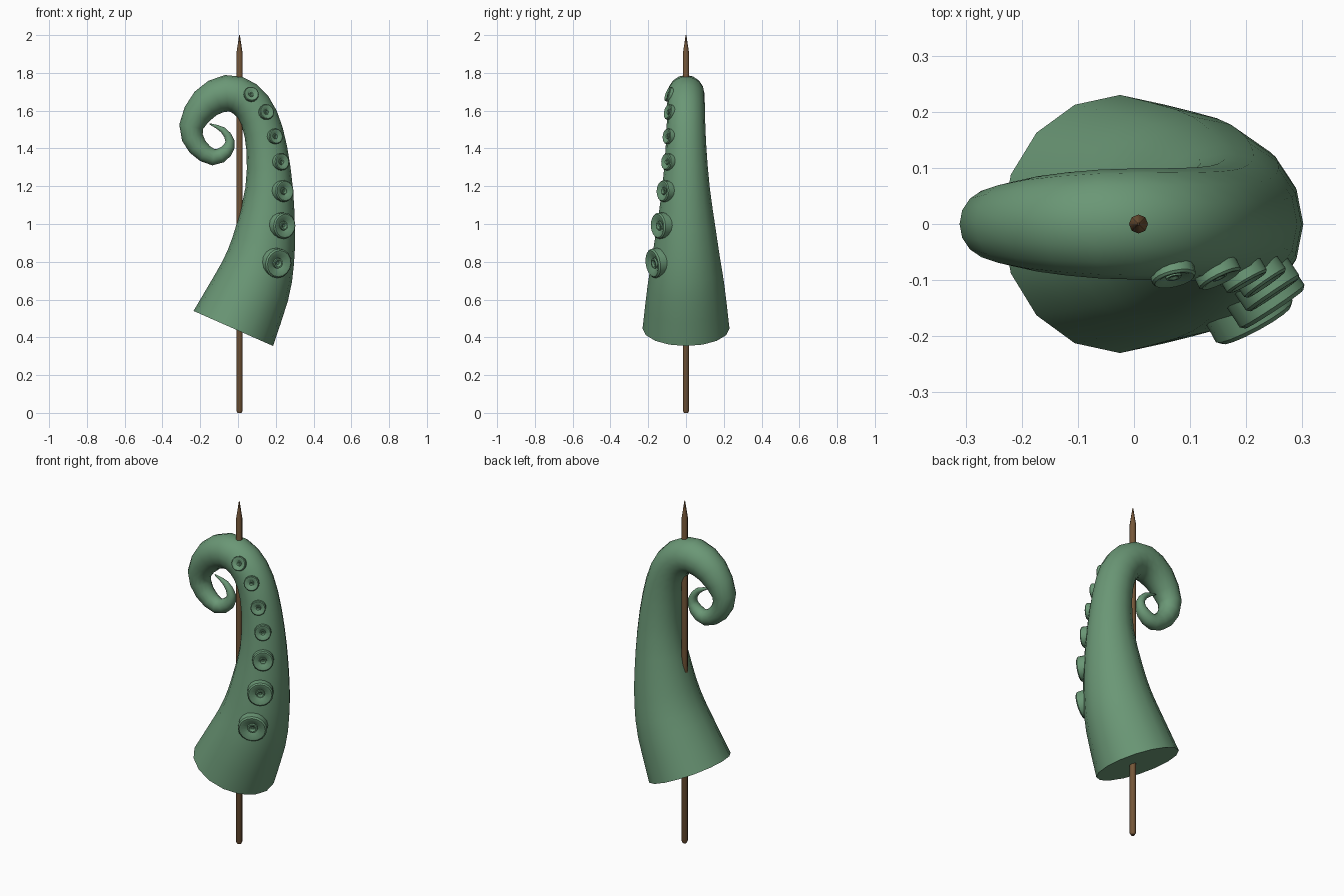
import bpy, bmesh, math
from mathutils import Vector, Matrix

if "Cube" in bpy.data.objects:
    bpy.data.objects.remove(bpy.data.objects["Cube"])


def material(name, rgb):
    m = bpy.data.materials.new(name)
    m.diffuse_color = (*rgb, 1)
    m.use_nodes = True
    m.node_tree.nodes["Principled BSDF"].inputs["Base Color"].default_value = m.diffuse_color
    return m


GREEN = material("sea green", (0.145, 0.31, 0.18))
BROWN = material("wood brown", (0.18, 0.095, 0.04))


def make_object(name, bm, mat, angle):
    bmesh.ops.recalc_face_normals(bm, faces=bm.faces)
    me = bpy.data.meshes.new(name)
    bm.to_mesh(me)
    bm.free()
    me.materials.append(mat)
    ob = bpy.data.objects.new(name, me)
    bpy.context.collection.objects.link(ob)
    bpy.ops.object.select_all(action='DESELECT')
    ob.select_set(True)
    bpy.context.view_layer.objects.active = ob
    bpy.ops.object.shade_smooth_by_angle(angle=math.radians(angle))
    return ob


def skin(bm, rings, cap_start=True, cap_end=True):
    """Join equal rings of points into a tube."""
    vs = [[bm.verts.new(p) for p in ring] for ring in rings]
    n = len(vs[0])
    for a, b in zip(vs, vs[1:]):
        for i in range(n):
            j = (i + 1) % n
            bm.faces.new((a[i], a[j], b[j], b[i]))
    if cap_start:
        bm.faces.new(vs[0])
    if cap_end:
        bm.faces.new(vs[-1])


def circle(c, u, v, r, n):
    return [c + r * (math.cos(t) * u + math.sin(t) * v)
            for t in (2 * math.pi * i / n for i in range(n))]


def lathe(name, profile, n, mat, matrix, angle=35):
    bm = bmesh.new()
    skin(bm, [circle(Vector((0, 0, h)), Vector((1, 0, 0)), Vector((0, 1, 0)), r, n)
              for r, h in profile])
    bm.transform(matrix)
    return make_object(name, bm, mat, angle)


# Tentacle centre line: x, z, radius
path = [(-0.025, 0.447, .23), (0.075, 0.67, .204), (0.12, 0.82, .180), (0.147, 0.98, .156),
        (0.165, 1.19, .126), (0.152, 1.40, .108), (0.112, 1.56, .101), (0.04, 1.66, .099),
        (-0.06, 1.692, .097), (-0.172, 1.638, .085), (-0.248, 1.515, .064),
        (-0.215, 1.41, .052), (-0.13, 1.353, .043), (-0.063, 1.385, .035),
        (-0.043, 1.44, .024), (-0.08, 1.498, .016), (-0.15, 1.53, .003)]
P = [Vector(p) for p in path]
P = [2 * P[0] - P[1]] + P + [2 * P[-1] - P[-2]]


def spline(a, b, c, d, t):
    return 0.5 * (2 * b + (c - a) * t + (2 * a - 5 * b + 4 * c - d) * t * t
                  + (3 * b - a - 3 * c + d) * t ** 3)


SUB = 2
samples = [spline(*P[i:i + 4], k / SUB) for i in range(len(P) - 3) for k in range(SUB)]
samples.append(P[-2])

rings = []
for i, s in enumerate(samples):
    d = samples[min(i + 1, len(samples) - 1)] - samples[max(i - 1, 0)]
    t = Vector((d.x, 0, d.y)).normalized()
    side = Vector((t.z, 0, -t.x))
    if i == 0:
        side = Vector((0.42, 0, -0.185)).normalized()
    rings.append(circle(Vector((s.x, 0, s.y)), side, Vector((0, 1, 0)), s.z, 16))
bm = bmesh.new()
skin(bm, rings)
make_object("tentacle", bm, GREEN, 50)

# Suckers: centre of the rim face and radius
suckers = [(0.218, -0.18, 0.79, .078), (0.25, -0.152, 0.99, .069), (0.25, -0.127, 1.175, .057),
           (0.236, -0.108, 1.33, .045), (0.203, -0.105, 1.465, .041),
           (0.155, -0.10, 1.595, .041), (0.072, -0.10, 1.69, .040)]
cup = [(1, -0.85), (1, -0.1), (0.9, 0), (0.78, 0), (0.36, -0.22),
       (0.34, -0.1), (0.24, -0.1), (0.1, -0.2)]
for k, (x, y, z, r) in enumerate(suckers):
    pos = Vector((x, y, z))
    near = min((Vector((spline(*P[i:i + 4], j / 10).x, 0, spline(*P[i:i + 4], j / 10).y))
                for i in range(9) for j in range(10)), key=lambda q: (q - pos).length)
    rot = (pos - near).to_track_quat('Z', 'Y').to_matrix().to_4x4()
    lathe(f"sucker_{k + 1}", cup, 16, GREEN,
          Matrix.Translation(pos) @ rot @ Matrix.Scale(r, 4))

# Wooden skewer with pointed tip
lathe("skewer", [(0.011, 0), (0.017, 0.012), (0.017, 1.9), (0.002, 2.0)], 8, BROWN,
      Matrix.Translation((0.008, 0, 0)), 50)
